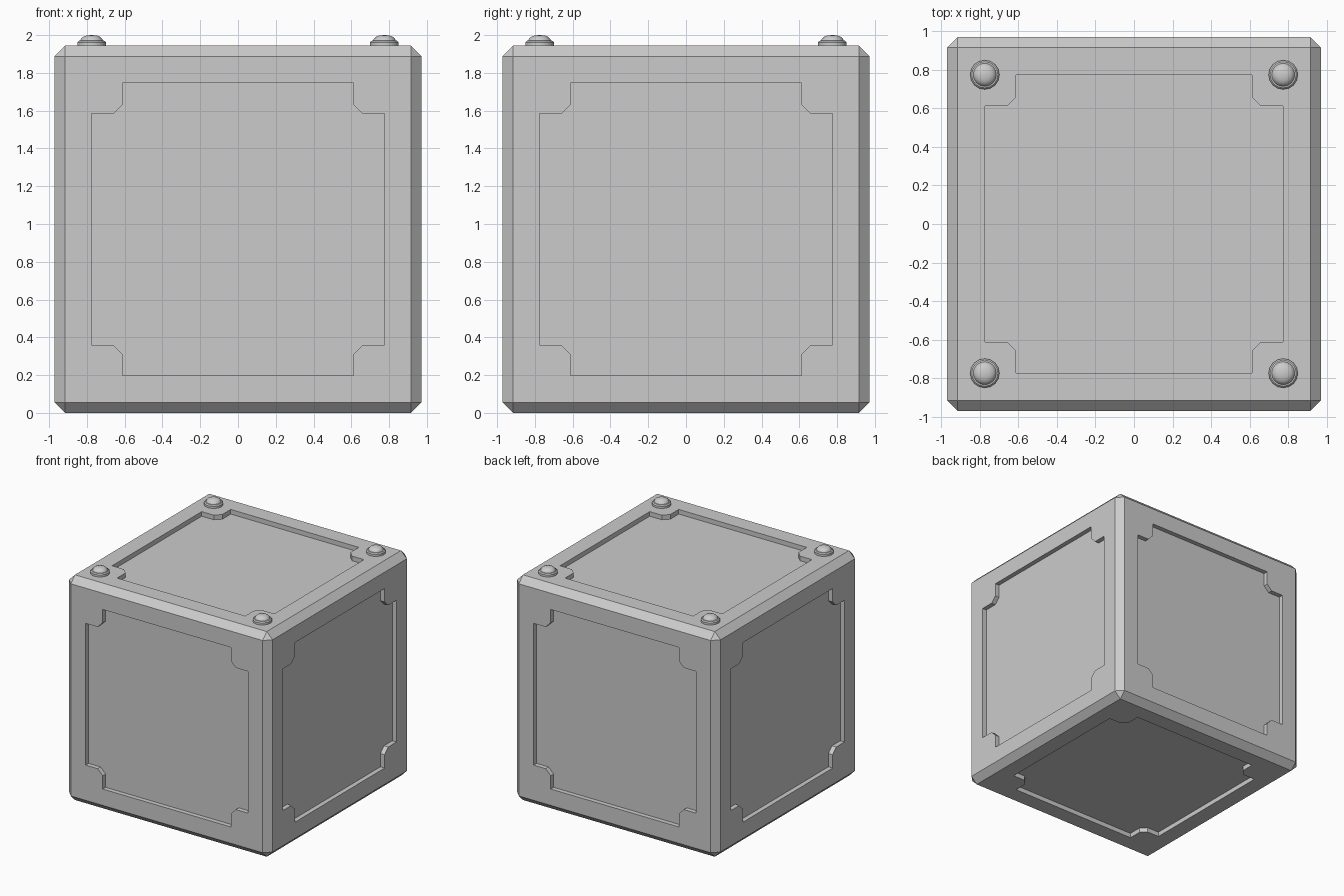
import bpy, bmesh
from math import pi, cos, sin
from mathutils import Matrix, Vector

if "Cube" in bpy.data.objects:
    bpy.data.objects.remove(bpy.data.objects["Cube"])

H = 0.972        # half size of the crate body
DEPTH = 0.04     # panel recess depth


def make_object(name, bm):
    bmesh.ops.recalc_face_normals(bm, faces=bm.faces)
    mesh = bpy.data.meshes.new(name)
    bm.to_mesh(mesh)
    bm.free()
    obj = bpy.data.objects.new(name, mesh)
    bpy.context.collection.objects.link(obj)
    return obj


# Chamfered cube body
bm = bmesh.new()
bmesh.ops.create_cube(bm, size=2 * H, matrix=Matrix.Translation((0, 0, H)))
bmesh.ops.bevel(bm, geom=bm.edges[:], offset=0.056, segments=1,
                affect='EDGES', profile=0.5)
body = make_object("crate_body", bm)

# Notched panel outline, one corner repeated around four quarters
corner = [(0.775, 0.612), (0.66, 0.612), (0.612, 0.66), (0.612, 0.775)]
outline = [Matrix.Rotation(q * pi / 2, 2) @ Vector(p)
           for q in range(4) for p in corner]

# Six panel cutters, one per side
bm = bmesh.new()
rotations = [Matrix.Rotation(q * pi / 2, 4, 'X') for q in range(4)]
rotations += [Matrix.Rotation(s * pi / 2, 4, 'Y') for s in (-1, 1)]
for rot in rotations:
    m = Matrix.Translation((0, 0, H)) @ rot
    face = bm.faces.new([bm.verts.new(m @ Vector((p.x, p.y, H - DEPTH)))
                         for p in outline])
    ext = bmesh.ops.extrude_face_region(bm, geom=[face], use_keep_orig=True)
    verts = [g for g in ext["geom"] if isinstance(g, bmesh.types.BMVert)]
    bmesh.ops.translate(bm, verts=verts, vec=rot @ Vector((0, 0, 0.1)))
cutter = make_object("panel_cutter", bm)

# Cut the recesses, then discard the cutter
mod = body.modifiers.new("panels", 'BOOLEAN')
mod.operation = 'DIFFERENCE'
mod.solver = 'EXACT'
mod.object = cutter
bpy.context.view_layer.objects.active = body
bpy.ops.object.modifier_apply(modifier=mod.name)
bpy.data.objects.remove(cutter)

# Domed corner bolts with a chamfered washer base
profile = [(0.076, -0.01), (0.076, 0.018), (0.068, 0.026), (0.06, 0.027),
           (0.055, 0.037), (0.045, 0.047), (0.027, 0.054)]
SIDES = 16
for ix, side in ((-1, "left"), (1, "right")):
    for iy, end in ((-1, "front"), (1, "back")):
        bm = bmesh.new()
        rings = [[bm.verts.new((r * cos(2 * pi * i / SIDES),
                                r * sin(2 * pi * i / SIDES), z))
                  for i in range(SIDES)] for r, z in profile]
        for a, b in zip(rings, rings[1:]):
            for i in range(SIDES):
                j = (i + 1) % SIDES
                bm.faces.new((a[i], a[j], b[j], b[i])).smooth = True
        bm.faces.new(rings[0][::-1])
        tip = bm.verts.new((0, 0, 0.056))
        for i in range(SIDES):
            bm.faces.new((rings[-1][i], rings[-1][(i + 1) % SIDES], tip)).smooth = True
        # Sharp washer and dome base edges
        for ring in rings[:4]:
            for i in range(SIDES):
                bm.edges.get((ring[i], ring[(i + 1) % SIDES])).smooth = False
        bolt = make_object(f"bolt_{end}_{side}", bm)
        bolt.location = (ix * 0.775, iy * 0.775, 2 * H)
